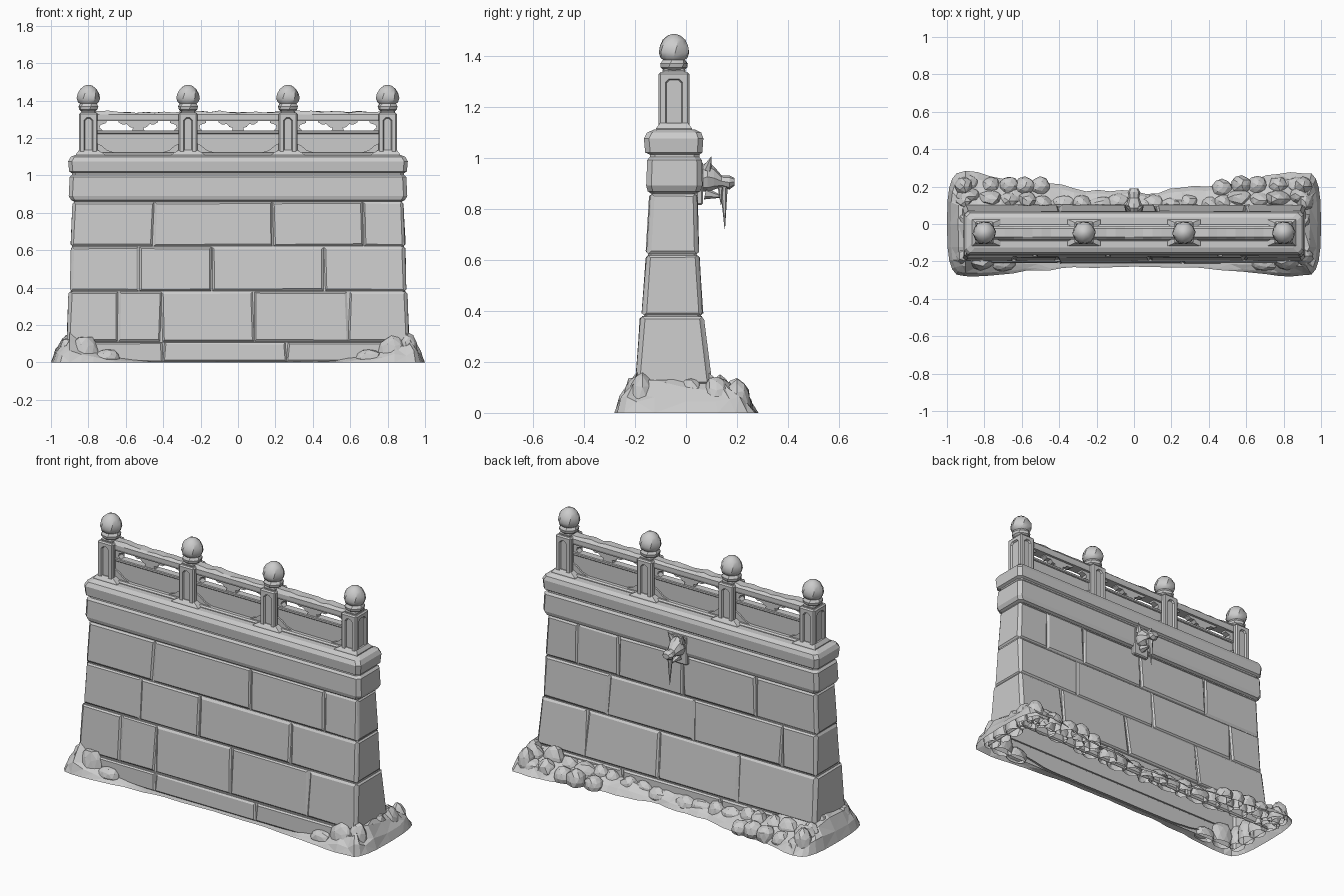
import bpy, bmesh, math, random
from mathutils import Vector, Matrix

random.seed(7)
if "Cube" in bpy.data.objects:
    bpy.data.objects.remove(bpy.data.objects["Cube"], do_unlink=True)

STONE = bpy.data.materials.new("grey_stone")
STONE.use_nodes = True
GREY = (0.6, 0.6, 0.6, 1)
STONE.diffuse_color = GREY
STONE.node_tree.nodes["Principled BSDF"].inputs["Base Color"].default_value = GREY
CY = -0.047  # centre line of wall and railing


def finish(bm, name, smooth=25, normals=True):
    if normals:
        bmesh.ops.recalc_face_normals(bm, faces=bm.faces)
    me = bpy.data.meshes.new(name)
    bm.to_mesh(me)
    bm.free()
    me.materials.append(STONE)
    ob = bpy.data.objects.new(name, me)
    bpy.context.collection.objects.link(ob)
    bpy.ops.object.select_all(action='DESELECT')
    ob.select_set(True)
    bpy.context.view_layer.objects.active = ob
    if smooth:
        bpy.ops.object.shade_smooth_by_angle(angle=math.radians(smooth))
    return ob


def jit(a):
    return random.uniform(-a, a)


def loft(bm, rings, close_end=False):
    vs = [[bm.verts.new(p) for p in r] for r in rings]
    n = len(vs[0])
    for a, b in zip(vs, vs[1:]):
        for i in range(n):
            bm.faces.new((a[i], a[(i + 1) % n], b[(i + 1) % n], b[i]))
    if close_end:
        bm.faces.new(vs[-1])
    return vs


def box(bm, x0, x1, y0, y1, z0, z1, bevel=0.0):
    r = bmesh.ops.create_cube(bm, size=1)
    for v in r["verts"]:
        v.co = (x0 + (v.co.x + .5) * (x1 - x0), y0 + (v.co.y + .5) * (y1 - y0),
                z0 + (v.co.z + .5) * (z1 - z0))
    if bevel:
        es = list({e for v in r["verts"] for e in v.link_edges})
        bmesh.ops.bevel(bm, geom=es, offset=bevel, segments=1, affect='EDGES')


def prism(bm, pts, y0, y1):
    a = [bm.verts.new((x, y0, z)) for x, z in pts]
    b = [bm.verts.new((x, y1, z)) for x, z in pts]
    bm.faces.new(a)
    bm.faces.new(b[::-1])
    for i in range(len(a)):
        j = (i + 1) % len(a)
        bm.faces.new((a[i], b[i], b[j], a[j]))


def rect(z, hx, yf, yb, c=0.012):
    return [(-hx + c, yf, z), (hx - c, yf, z), (hx, yf + c, z), (hx, yb - c, z),
            (hx - c, yb, z), (-hx + c, yb, z), (-hx, yb - c, z), (-hx, yf + c, z)]


# Courses: (bottom z, half length, front, back), (top ...), front joints, back joints
COURSES = [
    ((0, .925, -.21, .105), (.11, .92, -.207, .103), (-.4, .26), (-.3, .35)),
    ((.11, .915, -.197, .10), (.38, .905, -.18, .07), (-.64, -.41, .085, .59), (-.4, .12, .6)),
    ((.38, .90, -.173, .066), (.62, .895, -.157, .052), (-.53, -.14, .46), (-.67, -.09, .47)),
    ((.62, .895, -.156, .05), (.86, .885, -.143, .045), (-.45, .185, .67), (-.49, -.01, .41, .68)),
]
D = 0.008

# Wall core, open below
bm = bmesh.new()
rings = []
for lo, hi, _, _ in COURSES:
    for z, hx, yf, yb in (lo, hi):
        rings.append(rect(z, hx - D, yf + D, yb - D))
loft(bm, rings)
finish(bm, "wall_core", 0)


def panel(bm, corner, normal):
    """Raised block face: edge ring on the core, bevelled face in front."""
    n = Vector(normal)
    c = sum((Vector(p) for p in corner), Vector()) / 4
    inner = []
    for p in corner:
        d = Vector(p) - c
        q = Vector(p)
        for k in range(3):
            if abs(d[k]) > .02 and abs(n[k]) < .5:
                q[k] -= math.copysign(.007 + random.random() * .005, d[k])
        inner.append(q + n * (D + jit(.002)))
    loft(bm, [corner, inner], True)


# Block faces on all four sides
bm = bmesh.new()
G = .003
for lo, hi, front, back in COURSES:
    for joints, side, s in ((front, 2, -1), (back, 3, 1)):
        edges = [-1.0, *joints, 1.0]
        for a, b in zip(edges, edges[1:]):
            tilt = [jit(.006) if abs(e) < 1 else 0 for e in (a, b)]
            pts = []
            for e, t, row in ((a, -tilt[0], lo), (b, -tilt[1], lo), (b, tilt[1], hi), (a, tilt[0], hi)):
                lim = row[1] - D
                x = max(-lim, min(lim, e + t))
                if abs(e) < 1:
                    x += G if e == a else -G
                z = row[0] + (G if row is lo else -G)
                pts.append((x, row[side] - s * D, z))
            panel(bm, pts if s < 0 else pts[::-1], (0, s, 0))
    for s in (-1, 1):
        pts = [(s * (r[1] - D), r[k] + (D if k == 2 else -D), r[0] + (G if r is lo else -G))
               for r, k in ((lo, 2), (lo, 3), (hi, 3), (hi, 2))]
        panel(bm, pts if s > 0 else pts[::-1], (s, 0, 0))
finish(bm, "wall_blocks", 0, False)

# Cornice and coping, one stepped loft
bm = bmesh.new()
prof = [(.86, .875, -.138, .04), (.868, .893, -.15, .057), (.89, .905, -.156, .064),
        (.99, .90, -.152, .062), (1.003, .888, -.142, .052), (1.012, .888, -.142, .052),
        (1.02, .903, -.16, .064), (1.075, .908, -.165, .068), (1.098, .895, -.153, .06),
        (1.11, .87, -.125, .035)]
loft(bm, [rect(*p, c=.02) for p in prof], True)
finish(bm, "cornice", 0)

# Low plinth beneath the railing
bm = bmesh.new()
box(bm, -.85, .85, CY - .045, CY + .045, 1.095, 1.122, .008)
finish(bm, "railing_plinth", 0)

POSTS = (-.8, -.267, .267, .8)


def post(x):
    bm = bmesh.new()
    hw, hd = .05, .06
    box(bm, x - hw, x + hw, CY - hd, CY + hd, 1.09, 1.335, .007)
    box(bm, x - .037, x + .037, CY - .045, CY + .045, 1.33, 1.348, .006)
    # Sunken panels with cut corners on the four sides
    for f in [f for f in bm.faces if abs(f.normal.z) < .1 and f.calc_area() > .015]:
        n = f.normal.copy()
        bmesh.ops.inset_region(bm, faces=[f], thickness=.019, use_even_offset=True)
        bmesh.ops.bevel(bm, geom=list(f.verts), offset=.014, segments=1, affect='VERTICES')
        g = max((q for q in bm.faces if q.normal.dot(n) > .99 and len(q.verts) == 8),
                key=lambda q: q.calc_area())
        bmesh.ops.inset_region(bm, faces=[g], thickness=.006, depth=-.01)
    finish(bm, "railing_post", 0)
    # Carved bud finial
    bm = bmesh.new()
    rings = []
    bud = ((.036, 1.34), (.05, 1.353), (.053, 1.368), (.044, 1.383), (.053, 1.392), (.06, 1.412),
           (.056, 1.437), (.043, 1.462), (.024, 1.478), (.008, 1.484))
    for k, (r, z) in enumerate(bud):
        rings.append([(x + r * (1 + .05 * (i % 2)) * math.cos(i * math.pi / 6 + .12 * k),
                       CY + r * (1 + .05 * (i % 2)) * math.sin(i * math.pi / 6 + .12 * k), z)
                      for i in range(12)])
    loft(bm, rings, True)
    finish(bm, "post_finial", 30)
    # Flared foot on the coping
    bm = bmesh.new()
    foot = ((1.095, .095, .075), (1.115, .085, .07), (1.135, .05, .055))
    loft(bm, [[(max(-.865, min(.865, x + sx * w)), CY + sy * d, z)
               for sx, sy in ((-1, -1), (1, -1), (1, 1), (-1, 1))] for z, w, d in foot], True)
    finish(bm, "post_foot", 0)


for px in POSTS:
    post(px)

# Railing bays: slab, cloud bracket and corner brackets
for a, b in zip(POSTS, POSTS[1:]):
    m, h = (a + b) / 2, (b - a) / 2 - .04
    bm = bmesh.new()
    box(bm, m - h, m + h, CY - .016, CY + .016, 1.11, 1.237)
    box(bm, m - h, m + h, CY - .024, CY + .024, 1.222, 1.24, .004)
    finish(bm, "railing_slab", 0)
    bm = bmesh.new()
    cloud = [(.105, 1.305), (.105, 1.284), (.085, 1.272), (.06, 1.274), (.045, 1.258),
             (.028, 1.255), (.034, 1.236)]
    prism(bm, [(m + x, z) for x, z in cloud] + [(m - x, z) for x, z in cloud[::-1]],
          CY - .018, CY + .018)
    for s in (-1, 1):
        end = [(h, 1.305), (h - .06, 1.305), (h - .055, 1.28), (h - .025, 1.27),
               (h - .02, 1.255), (h - .04, 1.237), (h, 1.237)]
        prism(bm, [(m + s * x, z) for x, z in end], CY - .018, CY + .018)
        # Curved corner relief at the slab foot
        foot = [(h, 1.11), (h, 1.175), (h - .03, 1.16), (h - .06, 1.135), (h - .1, 1.122), (h - .1, 1.11)]
        prism(bm, [(m + s * x, z) for x, z in foot], CY - .026, CY + .026)
    finish(bm, "railing_brackets", 0)

# Worn top rail with uneven upper edge
bm = bmesh.new()
rings = []
for i in range(35):
    x = -.84 + 1.68 * i / 34
    t = 1.34 + jit(.006)
    rings.append([(x, CY + y, z) for y, z in ((-.032, 1.29), (.032, 1.29), (.036, 1.302), (.036, 1.325),
                                              (.022, t), (-.022, t + jit(.004)), (-.036, 1.325), (-.036, 1.302))])
v = loft(bm, rings, True)
bm.faces.new(v[0])
finish(bm, "top_rail", 0)


# Rubble skirt round the foot, open below
def spread(x):
    return min(1, abs(x) / .85) ** 1.6


outline = []
for i in range(29):
    x = -.9 + 1.8 * i / 28
    outline.append((x, -.225 - .055 * spread(x) + jit(.006)))
for i in range(1, 10):
    t = -math.pi / 2 + math.pi * i / 10
    outline.append((.9 + .1 * math.cos(t) ** .6, .28 * math.copysign(abs(math.sin(t)) ** .7, t)))
for i in range(29):
    x = .9 - 1.8 * i / 28
    outline.append((x, .17 + .11 * spread(x) + jit(.012)))
for x, y in outline[29:38]:
    outline.append((-x, -y))


def height(x, y):
    if abs(x) > .88:
        return .13
    if y > 0:
        return .06 + .07 * spread(x)
    return max(.004, .12 * spread(x) ** 2.5 - .005)


bm = bmesh.new()
rings = [[], [], [], []]
for x, y in outline:
    wx, wy = max(-.9, min(.9, x)), max(-.19, min(.085, y))
    h = height(x, y) * random.uniform(.8, 1.2)
    for ring, t, k in zip(rings, (0, .2, .6, 1), (0, .4, .75, 1)):
        ring.append((x + (wx - x) * t, y + (wy - y) * t, h * k * (random.uniform(.8, 1.15) if k else 0)))
loft(bm, rings)
bmesh.ops.triangulate(bm, faces=bm.faces)
finish(bm, "rubble_skirt", 0)


# Loose boulders, cut off at the ground
def boulder(x, y, rx, ry, top):
    bm = bmesh.new()
    bmesh.ops.create_icosphere(bm, subdivisions=2, radius=1)
    for v in bm.verts:
        v.co *= random.uniform(.85, 1.0)
    bmesh.ops.transform(bm, matrix=Matrix.Translation((x, y, top * .3)) @
                        Matrix.Diagonal((rx, ry, top * .72, 1)), verts=bm.verts)
    bmesh.ops.bisect_plane(bm, geom=bm.verts[:] + bm.edges[:] + bm.faces[:], plane_co=(0, 0, 0),
                           plane_no=(0, 0, -1), clear_outer=True)
    finish(bm, "boulder", 0)


for i in range(19):
    x = -.87 + 1.74 * i / 18
    boulder(x + jit(.02), .10 + .045 * spread(x) + jit(.015), .07 + jit(.015), .055, height(x, 1) * random.uniform(1, 1.3))
    if abs(x) > .45:
        boulder(x + jit(.02), .2 + jit(.01), .06, .055, .085 + jit(.015))
for s in (-1, 1):
    for y in (-.17, -.08, .02, .12, .2):
        boulder(s * (.91 + jit(.01)), y, .055, .06, .15 + jit(.02))
    boulder(s * .82, -.2, .08, .05, .15)
    boulder(s * .7, -.21, .08, .045, .075)

# Beast-head waterspout on the back
bm = bmesh.new()
box(bm, -.052, .052, .04, .066, .815, .985, .006)
finish(bm, "spout_plate", 0)
bm = bmesh.new()
head = ((.05, .04, .87, .96), (.085, .048, .865, .985), (.11, .04, .875, .965), (.14, .028, .885, .93),
        (.17, .034, .875, .93), (.19, .022, .89, .92))
loft(bm, [[(w * math.cos(i * math.pi / 4), y, (a + b) / 2 + (b - a) / 2 * math.sin(i * math.pi / 4))
           for i in range(8)] for y, w, a, b in head], True)
finish(bm, "beast_head", 0)


def cone(name, base, tip, r):
    bm = bmesh.new()
    d = Vector(tip) - Vector(base)
    bmesh.ops.create_cone(bm, cap_ends=True, segments=6, radius1=r, radius2=.001, depth=d.length)
    m = Matrix.Translation(Vector(base) + d / 2) @ d.to_track_quat('Z', 'Y').to_matrix().to_4x4()
    bmesh.ops.transform(bm, matrix=m, verts=bm.verts)
    finish(bm, name, 0)


for s in (-1, 1):
    cone("beast_ear", (s * .03, .08, .955), (s * .05, .1, 1.005), .02)
cone("lower_jaw", (0, .075, .86), (0, .15, .845), .024)
cone("water_drip", (0, .148, .895), (0, .152, .72), .016)
cone("small_drip", (.012, .135, .885), (.012, .137, .815), .011)
